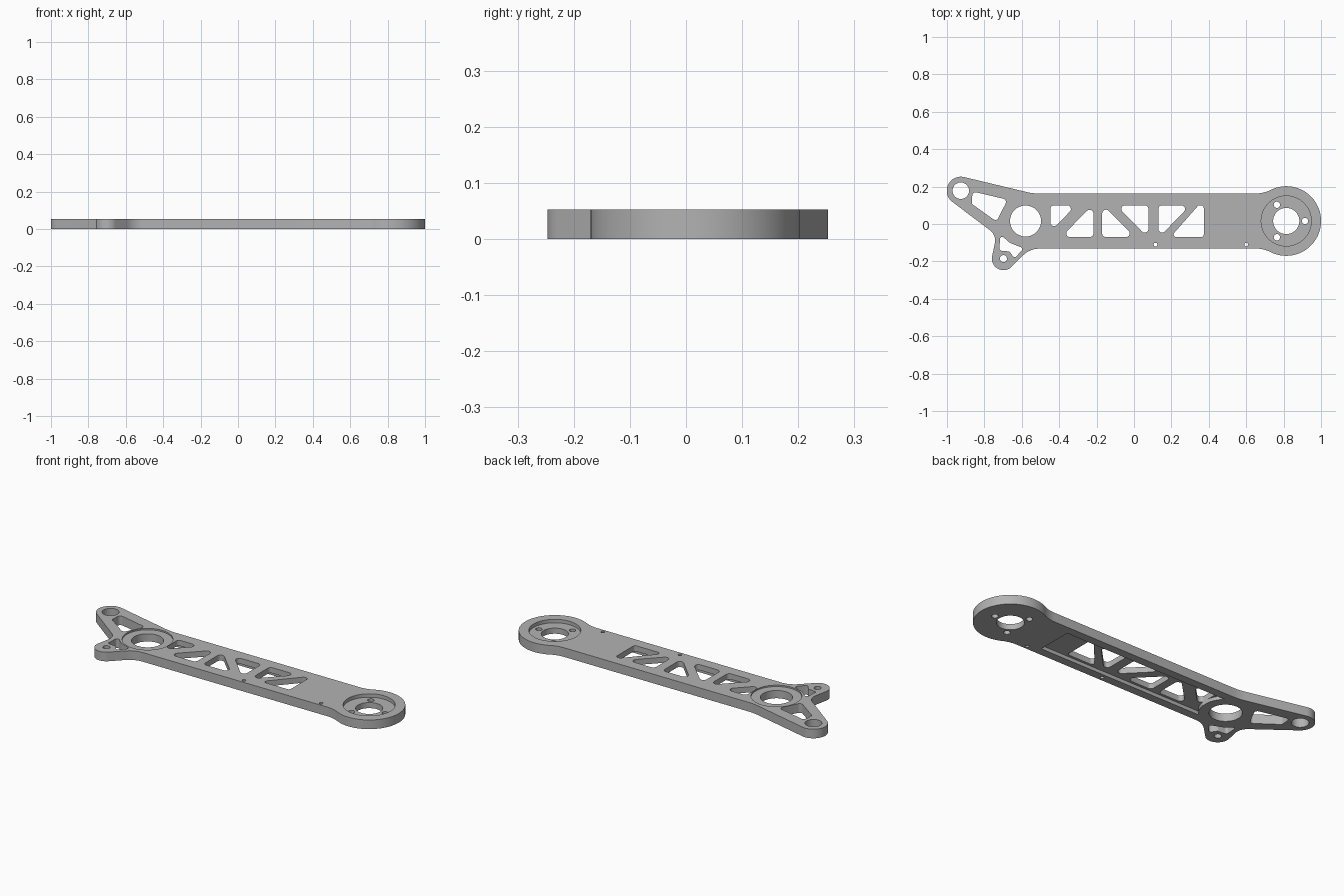
import bpy, bmesh
from math import sin, cos, tan, radians, pi
from mathutils import Vector

if "Cube" in bpy.data.objects:
    bpy.data.objects.remove(bpy.data.objects["Cube"], do_unlink=True)

THICK = 0.052
MID = 0.016                      # centre line of the arm
HUB_R = (0.814, MID)             # large end
HUB_L = (-0.58, MID)             # pivot near the fork
TIP_A = (-0.926, 0.178)          # long fork tip
TIP_B = (-0.698, -0.185)         # short fork tip


def arc(c, r, a0, a1, n=24):
    steps = [radians(a0 + (a1 - a0) * i / n) for i in range(n + 1)]
    return [(c[0] + r * cos(a), c[1] + r * sin(a)) for a in steps]


def fillet(points, n=8):
    """Round every corner that carries a radius as its third value."""
    out = []
    for i, p in enumerate(points):
        here = Vector(p[:2])
        if len(p) < 3:
            out.append(here)
            continue
        u = (Vector(points[i - 1][:2]) - here).normalized()
        v = (Vector(points[(i + 1) % len(points)][:2]) - here).normalized()
        half = u.angle(v) / 2
        centre = here + (u + v).normalized() * p[2] / sin(half)
        start = here + u * p[2] / tan(half) - centre
        end = here + v * p[2] / tan(half) - centre
        turn = start.angle_signed(end)
        for k in range(n + 1):
            a = -turn * k / n
            out.append(centre + Vector((start.x * cos(a) - start.y * sin(a),
                                        start.x * sin(a) + start.y * cos(a))))
    return out


def prism(name, points, z0, z1):
    bm = bmesh.new()
    face = bm.faces.new([bm.verts.new((p[0], p[1], z0)) for p in points])
    top = bmesh.ops.extrude_face_region(bm, geom=[face])["geom"]
    bmesh.ops.translate(bm, vec=(0, 0, z1 - z0),
                        verts=[g for g in top if isinstance(g, bmesh.types.BMVert)])
    bmesh.ops.recalc_face_normals(bm, faces=bm.faces)
    mesh = bpy.data.meshes.new(name)
    bm.to_mesh(mesh)
    bm.free()
    obj = bpy.data.objects.new(name, mesh)
    bpy.context.collection.objects.link(obj)
    return obj


cutters = []


def cut(points, z0=-0.1, z1=0.2):
    obj = prism("cutter", points, z0, z1)
    obj.hide_render = True
    cutters.append(obj)


def drill(c, r, z0=-0.1, n=48):
    cut(arc(c, r, 0, 360 - 360 / n, n - 1), z0)


def slot(corners, r=0.02):
    cut(fillet([(x, y, r) for x, y in corners]))


# Outer outline, counter-clockwise from the large end
blend, blend_r = 0.65, 0.18
outline = arc(HUB_R, 0.186, -116.7, 116.7, 64)
outline += arc((blend, 0.163 + blend_r), blend_r, -64, -90, 8)
outline += [(-0.541, 0.163, 0.3)]
outline += arc(TIP_A, 0.075, 76.3, 233.1, 32)
outline += [(-0.735, -0.06, 0.07)]
outline += arc(TIP_B, 0.062, 169, 315, 32)
outline += [(-0.557, -0.132, 0.12)]
outline += arc((blend, -0.131 - blend_r), blend_r, 90, 64, 8)
arm = prism("link_arm", fillet(outline), 0, THICK)

# Shallow pocket under the truss
pocket = arc(HUB_L, 0.135, -48, 48)
pocket += [(0.53, MID + 0.1, 0.06), (0.53, MID - 0.1, 0.06)]
cut(pocket, -0.1, 0.02)

# Truss windows
lo, hi = -0.07, 0.10
slot([(-0.447, hi), (-0.31, hi), (-0.447, -0.04)])
slot([(-0.39, lo), (-0.217, lo), (-0.217, hi + 0.005)])
slot([(-0.17, hi + 0.005), (-0.17, lo), (0.005, lo)])
slot([(-0.095, hi), (0.077, hi), (0.077, lo - 0.005)])
slot([(0.13, hi), (0.30, hi), (0.13, lo - 0.005)])
slot([(0.195, lo), (0.373, lo), (0.373, hi), (0.345, hi)], 0.014)

# Fork windows
slot([(-0.863, 0.174), (-0.676, 0.13), (-0.735, 0.013), (-0.868, 0.108)], 0.018)
slot([(-0.715, -0.055), (-0.665, -0.1), (-0.59, -0.13), (-0.64, -0.185),
      (-0.665, -0.147), (-0.72, -0.142)], 0.012)

# Bearing seats, bores and bolt holes
drill(HUB_R, 0.134, THICK - 0.02, 64)
drill(HUB_R, 0.07)
for k in range(3):
    drill(arc(HUB_R, 0.1, 120 * k, 0, 1)[0], 0.017, n=24)
drill(HUB_L, 0.131, THICK - 0.008, 64)
drill(HUB_L, 0.083)
drill(TIP_A, 0.044)
drill(TIP_B, 0.019, n=24)
for x in (0.115, 0.60):
    drill((x, -0.11), 0.01, n=16)

# Carve everything, then discard the cutters
for c in cutters:
    mod = arm.modifiers.new("cut", "BOOLEAN")
    mod.operation = "DIFFERENCE"
    mod.solver = "EXACT"
    mod.object = c
bpy.context.view_layer.update()
carved = bpy.data.meshes.new_from_object(
    arm.evaluated_get(bpy.context.evaluated_depsgraph_get()))
arm.modifiers.clear()
arm.data = carved
for c in cutters:
    bpy.data.objects.remove(c, do_unlink=True)

# Plain grey metal
grey = bpy.data.materials.new("plain_grey")
grey.use_nodes = True
colour = (0.45, 0.45, 0.45, 1)
grey.diffuse_color = colour
grey.node_tree.nodes["Principled BSDF"].inputs["Base Color"].default_value = colour
arm.data.materials.clear()
arm.data.materials.append(grey)

for obj in bpy.context.selected_objects:
    obj.select_set(False)
arm.select_set(True)
bpy.context.view_layer.objects.active = arm
bpy.ops.object.shade_smooth_by_angle(angle=pi / 6)
